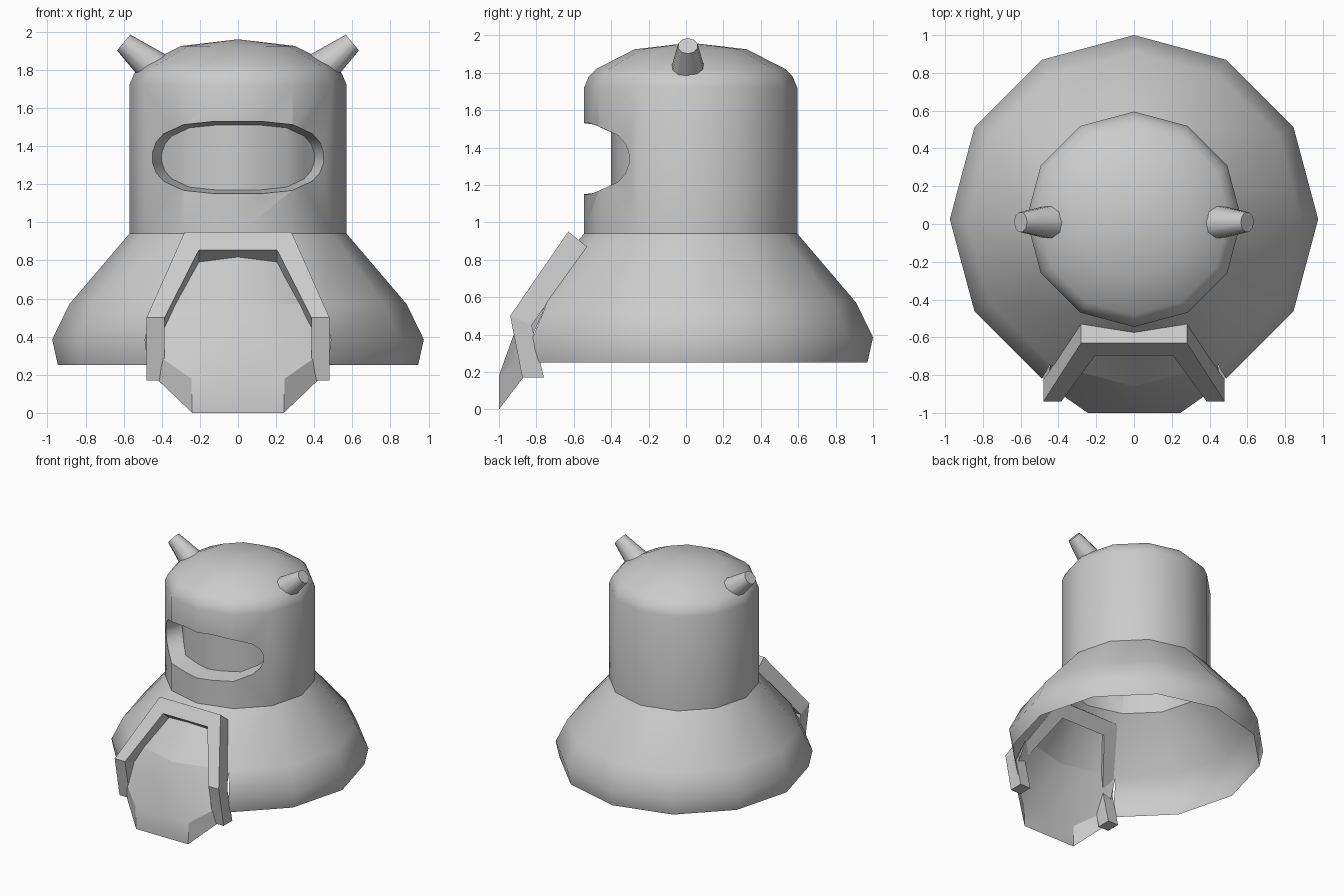
import bpy, bmesh, math
from mathutils import Vector

if "Cube" in bpy.data.objects:
    bpy.data.objects.remove(bpy.data.objects["Cube"])

CY, SIDES = 0.025, 12   # axis offset and side count of the body


def make(name, verts, faces, smooth=None):
    me = bpy.data.meshes.new(name)
    me.from_pydata([tuple(v) for v in verts], [], faces)
    bm = bmesh.new()
    bm.from_mesh(me)
    bmesh.ops.recalc_face_normals(bm, faces=bm.faces)
    bm.to_mesh(me)
    bm.free()
    ob = bpy.data.objects.new(name, me)
    bpy.context.collection.objects.link(ob)
    if smooth:
        soften(ob, smooth)
    return ob


def soften(ob, angle):
    bpy.ops.object.select_all(action='DESELECT')
    bpy.context.view_layer.objects.active = ob
    ob.select_set(True)
    bpy.ops.object.shade_smooth_by_angle(angle=math.radians(angle))


def delete_faces(ob, test):
    bm = bmesh.new()
    bm.from_mesh(ob.data)
    bmesh.ops.delete(bm, geom=[f for f in bm.faces if test(f)], context='FACES')
    bm.to_mesh(ob.data)
    bm.free()


def lathe(name, profile, top=None, cap=False):
    """Revolve (radius, z) rows; optional top point and bottom cap."""
    v, f = [], []
    for r, z in profile:
        for i in range(SIDES):
            a = 2 * math.pi * i / SIDES
            v.append((r * math.sin(a), CY - r * math.cos(a), z))
    for k in range(len(profile) - 1):
        for i in range(SIDES):
            j = (i + 1) % SIDES
            f.append((k*SIDES + i, k*SIDES + j, (k+1)*SIDES + j, (k+1)*SIDES + i))
    if top:
        v.append((0, CY, top))
        b = (len(profile) - 1) * SIDES
        f += [(b + i, b + (i + 1) % SIDES, len(v) - 1) for i in range(SIDES)]
    if cap:
        f.append(tuple(reversed(range(SIDES))))
    return make(name, v, f)


def loft(name, sections, smooth=None):
    """Skin a row of four-point sections into a closed solid."""
    v = [p for s in sections for p in s]
    n = len(sections)
    f = [(0, 1, 2, 3), (4*n - 1, 4*n - 2, 4*n - 3, 4*n - 4)]
    for k in range(n - 1):
        for i in range(4):
            j = (i + 1) % 4
            f.append((4*k + i, 4*k + j, 4*k + 4 + j, 4*k + 4 + i))
    return make(name, v, f, smooth)


# Head: twelve-sided drum with a low dome
head = lathe("head", [(0.57, 0.94), (0.57, 1.72), (0.545, 1.78),
                      (0.505, 1.82), (0.3, 1.925)], top=1.96, cap=True)


# Eye slot: recess that follows the curve of the head
def head_front(x):
    x = abs(x)
    if x < 0.285:
        return -0.545 + 0.075 * x / 0.285
    return -0.47 + 0.21 * (x - 0.285) / 0.21


half = [(0.12, 0.19), (0.285, 0.173), (0.39, 0.125), (0.43, 0.08), (0.45, 0.025)]
slot = [(-x, h) for x, h in reversed(half)] + half
sections = []
for x, h in slot + [(0, 0.19)]:
    y, zc = head_front(x), 1.34
    fx, fh, bx, bh = x * 1.11, h * 1.1, x * 0.89, h * 0.9
    sections.append([(fx, y - 0.145, zc + fh), (bx, y + 0.145, zc + bh),
                     (bx, y + 0.145, zc - bh), (fx, y - 0.145, zc - fh)])
sections.sort(key=lambda s: s[0][0])
cutter = loft("slot_cutter", sections)
cutter.hide_render = True
mod = head.modifiers.new("slot", 'BOOLEAN')
mod.operation, mod.solver, mod.object = 'DIFFERENCE', 'EXACT', cutter
bpy.context.view_layer.objects.active = head
bpy.ops.object.modifier_apply(modifier="slot")
bpy.data.objects.remove(cutter)
delete_faces(head, lambda f: all(v.co.z < 0.95 for v in f.verts))
soften(head, 40)

# Skirt: open flared shell with a gap at the front for the entrance
skirt = lathe("skirt", [(0.945, 0.25), (0.975, 0.385), (0.885, 0.57), (0.57, 0.94)])
delete_faces(skirt, lambda f: f.calc_center_median().z < 0.55
             and f.calc_center_median().y < -0.76
             and abs(f.calc_center_median().x) < 0.4)
soften(skirt, 40)

# Front tongue: thin sheet running from the skirt down to the ground
rows = [[(0.0, -0.86, 0.57), (0.24, -0.795, 0.57), (0.4425, -0.741, 0.57)],
        [(0.0, -1.0, 0.18), (0.245, -1.0, 0.18), (0.46, -0.85, 0.33)],
        [(0.0, -1.0, 0.0), (0.24, -1.0, 0.0), (0.46, -0.84, 0.21)]]
tv = []
for r in rows:
    tv += [(-x, y, z) for x, y, z in reversed(r[1:])] + r
tf = [(5*k + i, 5*k + 5 + i, 5*k + 6 + i, 5*k + 1 + i)
      for k in range(2) for i in range(4)]
make("front_tongue", tv, tf, 30)

# Door frame: bent arch leaning against the skirt
# outer front corner, inner front corner, offset to the back
stations = [((0.48, -0.875, 0.17), (0.385, -0.875, 0.17), (0, 0.115, 0)),
            ((0.48, -0.94, 0.50), (0.385, -0.94, 0.50), (0, 0.115, -0.05)),
            ((0.28, -0.63, 0.95), (0.205, -0.695, 0.855), (0, 0.10, -0.08))]
right = []
for o, i, d in stations:
    o, i, d = Vector(o), Vector(i), Vector(d)
    right.append([o, i, i + d, o + d])
left = [[Vector((-p.x, p.y, p.z)) for p in s] for s in reversed(right)]
loft("door_frame", right + left)

# Horns: stubby tapered pegs on both sides of the dome
for side, label in ((-1, "left"), (1, "right")):
    axis = Vector((side * 0.77, 0, 0.64)).normalized()
    tip = Vector((side * 0.6, 0.01, 1.943))
    bpy.ops.mesh.primitive_cone_add(vertices=10, radius1=0.1, radius2=0.054, depth=0.25,
                                    location=tip - axis * 0.125,
                                    rotation=axis.to_track_quat('Z', 'Y').to_euler())
    horn = bpy.context.object
    horn.name = label + "_horn"
    soften(horn, 40)
